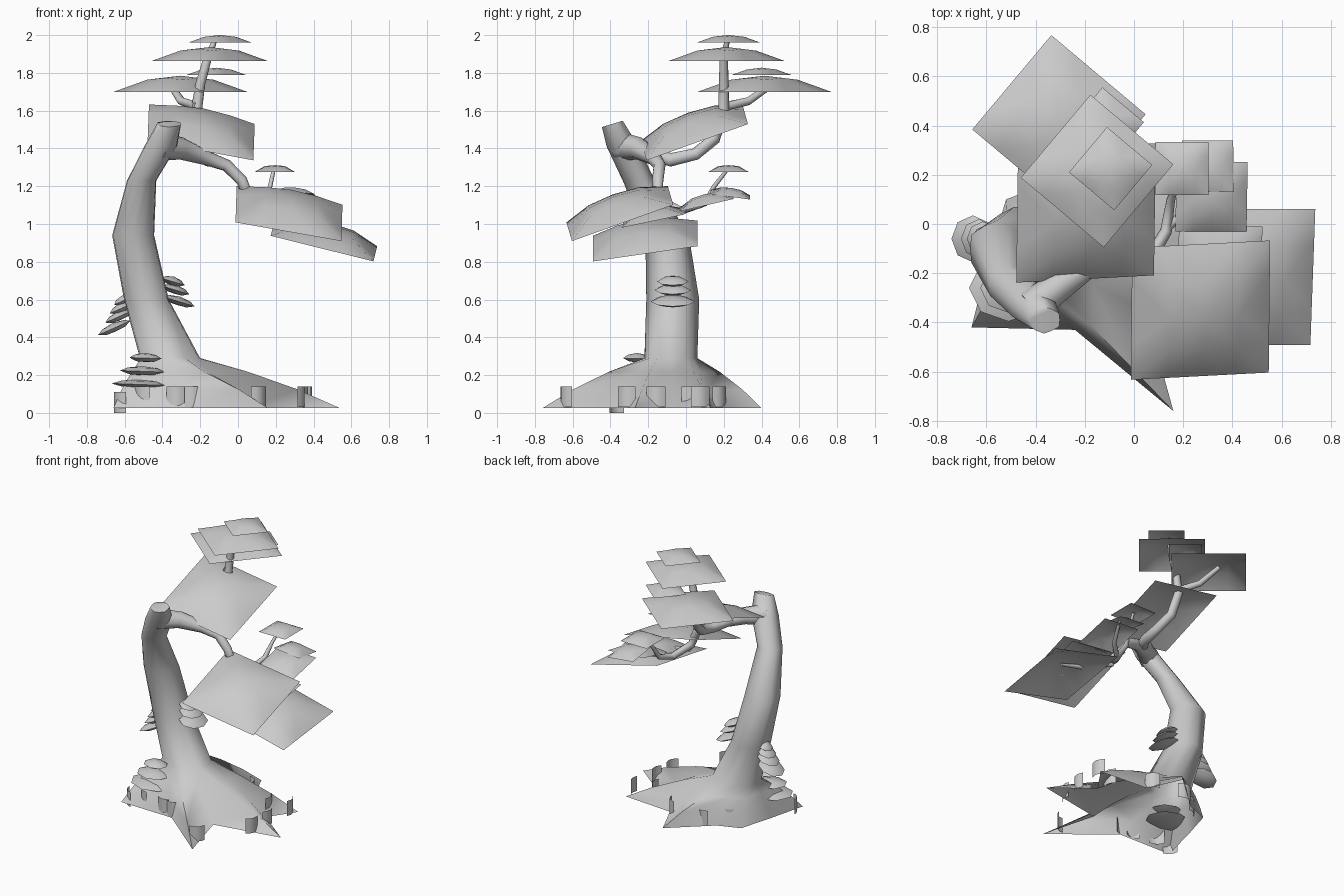
import bpy, bmesh, math
from mathutils import Vector, Euler, Matrix

if "Cube" in bpy.data.objects:
    bpy.data.objects.remove(bpy.data.objects["Cube"], do_unlink=True)

GREY = (0.6, 0.6, 0.6, 1)
mat = bpy.data.materials.new("plain grey")
mat.use_nodes = True
mat.diffuse_color = GREY
mat.node_tree.nodes["Principled BSDF"].inputs["Base Color"].default_value = GREY


def finish(name, bm, matrix=None, angle=40):
    """Turn a bmesh into a smooth shaded object."""
    if matrix:
        bm.transform(matrix)
    me = bpy.data.meshes.new(name)
    bm.to_mesh(me)
    bm.free()
    me.materials.append(mat)
    ob = bpy.data.objects.new(name, me)
    bpy.context.collection.objects.link(ob)
    bpy.ops.object.select_all(action='DESELECT')
    ob.select_set(True)
    bpy.context.view_layer.objects.active = ob
    bpy.ops.object.shade_smooth_by_angle(angle=math.radians(angle))


def loft(rings, cap_start=False, cap_end=True):
    """Skin a list of closed point rings."""
    bm = bmesh.new()
    rows = [[bm.verts.new(p) for p in ring] for ring in rings]
    for low, high in zip(rows, rows[1:]):
        n = len(low)
        for i in range(n):
            j = (i + 1) % n
            bm.faces.new((low[i], low[j], high[j], high[i]))
    if cap_start:
        bm.faces.new(rows[0][::-1])
    if cap_end:
        bm.faces.new(rows[-1])
    bmesh.ops.recalc_face_normals(bm, faces=bm.faces)
    return bm


def sheet(nx, ny, shape):
    """Grid of points, u and v from -1 to 1, placed by a shape function."""
    bm = bmesh.new()
    rows = [[bm.verts.new(shape(2 * i / nx - 1, 2 * j / ny - 1)) for i in range(nx + 1)]
            for j in range(ny + 1)]
    for a, b in zip(rows, rows[1:]):
        for i in range(nx):
            bm.faces.new((a[i], a[i + 1], b[i + 1], b[i]))
    return bm


def placed(loc, rot):
    return Matrix.Translation(loc) @ Euler([math.radians(a) for a in rot]).to_matrix().to_4x4()


# Trunk: star shaped roots rising into a bent six sided stem
root_tips = [(.54, -.27), (.40, .13), (-.09, .40), (-.52, .1), (-.66, -.42), (.16, -.76)]
root_gaps = [(.27, -.06), (.02, .16), (-.36, .16), (-.59, -.14), (-.24, -.43), (.05, -.36)]
ground = [Vector((*p, .025)) for pair in zip(root_tips, root_gaps) for p in pair]


def hex_ring(x, y, z, rx, ry, tilt=0):
    ring = []
    for i in range(12):
        a = math.radians(30 * i - 30)
        k = 1 if i % 2 == 0 else .91
        dy = ry * k * math.sin(a)
        ring.append(Vector((x + rx * k * math.cos(a), y + dy, z + tilt * dy)))
    return ring


stem = [hex_ring(*s) for s in (
    (-.36, -.08, .29, .175, .14), (-.485, -.07, .6, .13, .14), (-.555, -.10, .94, .122, .115),
    (-.51, -.25, 1.23, .085, .085), (-.41, -.335, 1.41, .095, .085),
    (-.365, -.39, 1.53, .07, .055, .3))]
flare = []
for t, lift in ((.3, .02), (.65, .02)):
    flare.append([g.lerp(s, t) + Vector((0, 0, lift)) for g, s in zip(ground, stem[0])])
finish("trunk", loft([ground] + flare + stem), angle=75)


# Branches: tapering tubes, each point is x, y, z, radius
def tube(name, path, sides=8):
    pts = [Vector(p[:3]) for p in path]
    rings = []
    for i, p in enumerate(pts):
        d = pts[min(i + 1, len(pts) - 1)] - pts[max(i - 1, 0)]
        d.normalize()
        ref = Vector((.8, -.6, 0))
        side = (ref - d * ref.dot(d)).normalized()
        other = d.cross(side)
        r = path[i][3]
        rings.append([p + r * (math.cos(a) * side + math.sin(a) * other)
                      for a in (2 * math.pi * k / sides for k in range(sides))])
    finish(name, loft(rings, True, True), angle=60)


tube("main_branch", [(-.42, -.34, 1.41, .075), (-.3, -.25, 1.4, .06), (-.17, -.17, 1.35, .04),
                     (-.06, -.14, 1.31, .033), (.02, -.15, 1.23, .03), (.06, -.15, 1.13, .028),
                     (.13, -.03, 1.07, .024), (.15, .1, 1.11, .018), (.17, .15, 1.2, .012),
                     (.19, .22, 1.29, .01)])
tube("upper_branch", [(-.24, -.2, 1.38, .04), (-.16, -.08, 1.34, .036), (-.16, .05, 1.37, .034),
                      (-.2, .15, 1.45, .032), (-.22, .2, 1.6, .03), (-.2, .2, 1.74, .026),
                      (-.16, .2, 1.88, .022), (-.12, .22, 1.98, .012)])
tube("back_branch", [(-.22, .18, 1.62, .025), (-.24, .24, 1.63, .023), (-.3, .33, 1.65, .022),
                     (-.36, .46, 1.74, .016)])
tube("side_twig", [(.12, -.03, 1.07, .018), (.24, .08, 1.1, .015), (.31, .22, 1.18, .01)])
tube("front_twig", [(.07, -.14, 1.1, .02), (.25, -.2, 1.03, .018), (.46, -.21, .98, .01)])


# Foliage: square sheets with a flat rim and a domed middle, creased towards the corners
def leaf_pad(loc, size, rot):
    h = size / 2
    bm = sheet(4, 4, lambda u, v: (u * h, v * h,
                                   .17 * size * math.sqrt((1 - u * u) * (1 - v * v))))
    for face in bm.faces[:]:
        by_distance = sorted(face.verts, key=lambda w: w.co.xy.length)
        bmesh.utils.face_split(face, by_distance[0], by_distance[-1])
    finish("leaf_pad", bm, placed(loc, rot))


for loc, size, rot in (
        ((-.195, .045, 1.485), .57, (20, 10.5, 3)),
        ((.27, -.35, 1.055), .57, (20, 10, 3)),
        ((.455, -.215, .91), .56, (8.5, 14, 0)),
        ((.315, .11, 1.11), .29, (13, 4, 0)),
        ((.195, .225, 1.275), .215, (0, 0, 0)),
        ((.30, .235, 1.155), .21, (-8, 6, 0)),
        ((.345, -.17, 1.03), .34, (12, 5, -2)),
        ((-.305, .415, 1.7), .5, (0, 0, -40)),
        ((-.115, .4, 1.79), .22, (0, 0, -40)),
        ((-.15, .215, 1.862), .44, (0, 0, -40)),
        ((-.095, .225, 1.96), .24, (0, 0, -40))):
    leaf_pad(loc, size, rot)


# Shelf mushrooms: faceted lens shapes
def mushroom(loc, rx, ry, tilt):
    profile = [(.02, -.45), (.55, -.4), (1, 0), (.65, .4), (.02, .6)]
    rings = [[Vector((rx * r * math.cos(a), ry * r * math.sin(a), .045 * z))
              for a in (math.pi * k / 4 for k in range(8))] for r, z in profile]
    finish("shelf_mushroom", loft(rings, True, True), placed(loc, (0, tilt, 0)))


for x, z, r in ((-.655, .45, .095), (-.63, .51, .08), (-.615, .555, .07), (-.605, .595, .055)):
    mushroom((x, -.06, z), r, r, -24)
for x, z, r in ((-.315, .59, .09), (-.33, .65, .075), (-.345, .695, .065)):
    mushroom((x, -.07, z), r, r * 1.3, 17)
for x, z, r in ((-.51, .15, .16), (-.505, .22, .12), (-.49, .29, .085)):
    mushroom((x, -.26, z), r, r * .85, 2)


# Bark chips: small curved upright cards around the roots
def chip(x, y, z=.085):
    yaw = math.degrees(math.atan2(y + .1, x + .3)) + 90
    bm = sheet(4, 1, lambda u, v: (.05 * u, .02 * u * u, .055 * v))
    finish("bark_chip", bm, placed((x, y, z), (0, 0, yaw)))


for x, y in ((-.23, -.43), (-.33, -.42), (.12, -.65), (.35, -.32), (.39, .08), (.25, .03),
             (.37, -.16), (-.27, .22), (0, .19), (-.44, .1), (-.52, -.38)):
    chip(x, y)
chip(-.64, -.38, .055)
